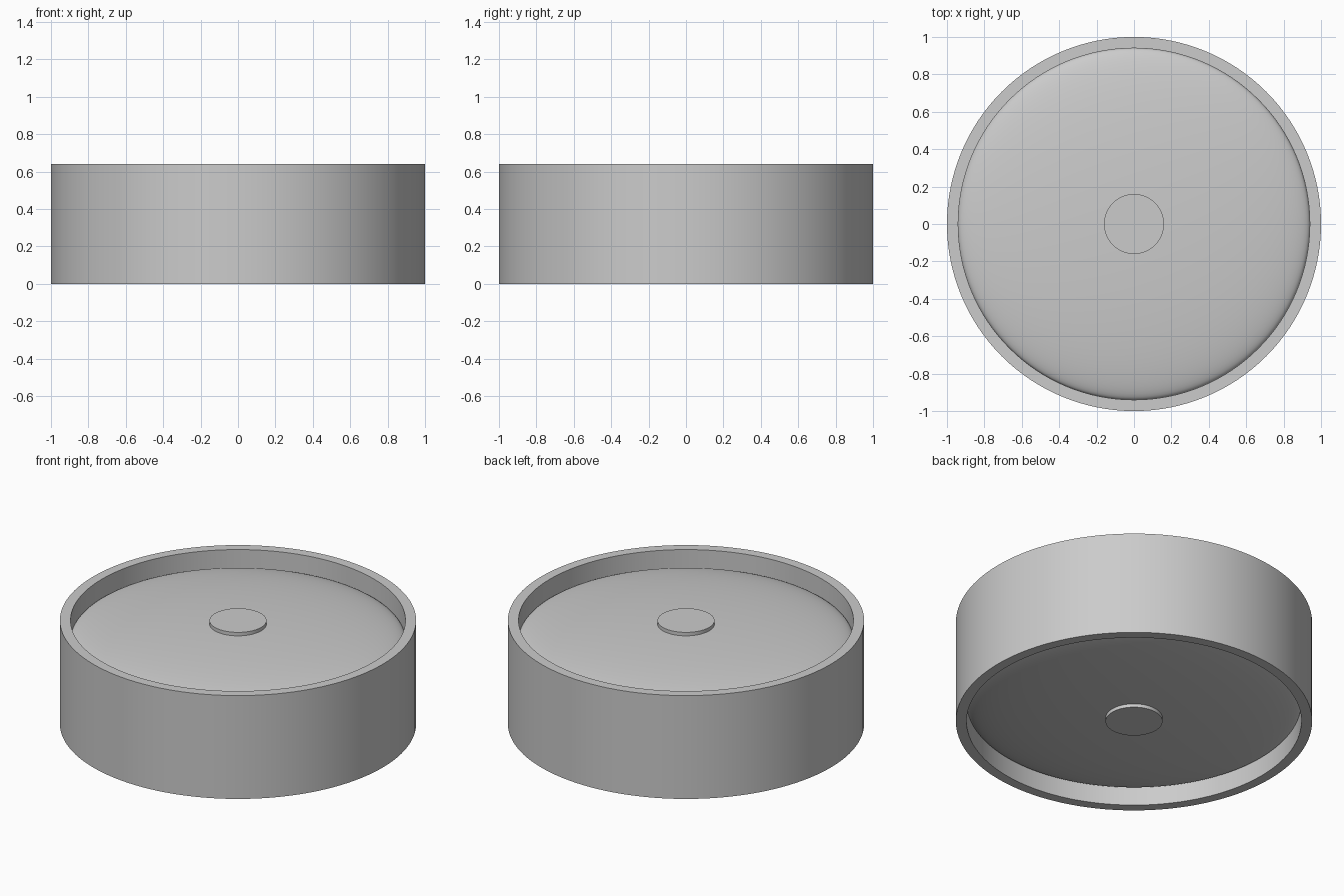
import bpy, bmesh, math

if "Cube" in bpy.data.objects:
    bpy.data.objects.remove(bpy.data.objects["Cube"])

SEG = 128
H = 0.64        # overall height
R = 1.0         # outer radius
RI = 0.94       # inner radius of the rim
MID = H / 2


def lathe(name, profile, closed=False):
    """Spin an (r, z) profile around the z axis."""
    bm = bmesh.new()
    verts = [bm.verts.new((r, 0, z)) for r, z in profile]
    edges = [bm.edges.new(p) for p in zip(verts, verts[1:])]
    if closed:
        edges.append(bm.edges.new((verts[-1], verts[0])))
    bmesh.ops.spin(bm, geom=verts + edges, axis=(0, 0, 1), cent=(0, 0, 0),
                   angle=2 * math.pi, steps=SEG, use_duplicate=False)
    bmesh.ops.remove_doubles(bm, verts=bm.verts, dist=1e-5)
    bmesh.ops.recalc_face_normals(bm, faces=bm.faces)
    me = bpy.data.meshes.new(name)
    bm.to_mesh(me)
    bm.free()
    ob = bpy.data.objects.new(name, me)
    bpy.context.collection.objects.link(ob)
    bpy.ops.object.select_all(action='DESELECT')
    ob.select_set(True)
    bpy.context.view_layer.objects.active = ob
    bpy.ops.object.shade_smooth_by_angle(angle=math.radians(35))
    return ob


# outer rim: a plain tube
lathe("outer_rim", [(RI, 0), (R, 0), (R, H), (RI, H)], closed=True)

# domed core: shallow elliptical crown on both faces, straight side
CROWN = 0.105
EDGE = MID - 0.02 - CROWN
top = []
for i in range(25):
    a = math.pi / 2 * i / 24
    top.append((RI * math.sin(a), EDGE + CROWN * math.cos(a)))
core = [(r, MID + z) for r, z in top] + [(r, MID - z) for r, z in reversed(top)]
lathe("domed_core", core)

# centre hub: short pin showing on both faces, flush with the rim
lathe("centre_hub", [(0, 0), (0.16, 0), (0.16, H), (0, H)])
